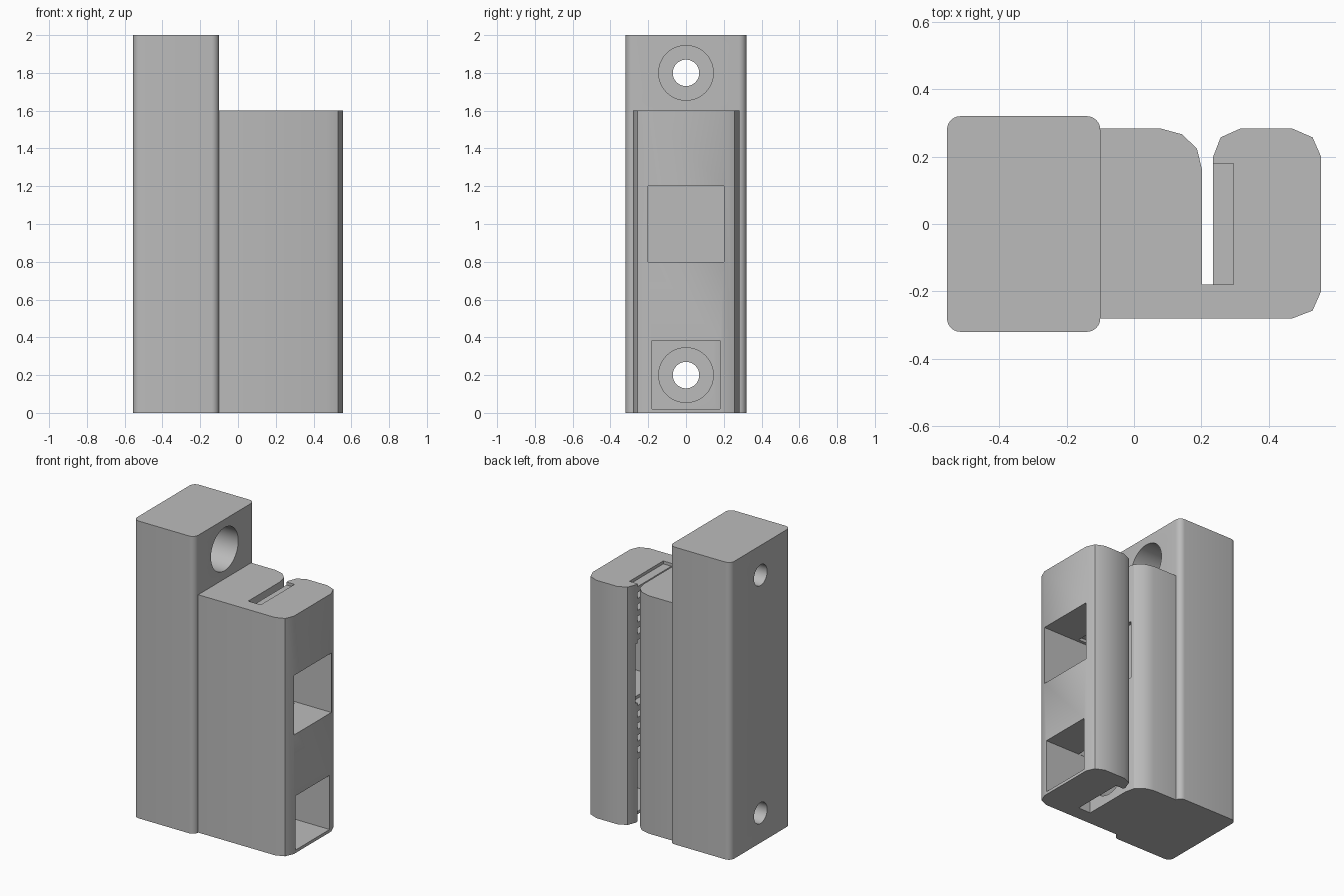
import bpy, bmesh, math

if "Cube" in bpy.data.objects:
    bpy.data.objects.remove(bpy.data.objects["Cube"])

grey = bpy.data.materials.new("plain grey")
grey.diffuse_color = (0.5, 0.5, 0.5, 1)
grey.use_nodes = True
grey.node_tree.nodes["Principled BSDF"].inputs["Base Color"].default_value = grey.diffuse_color


def finish(name, bm):
    bmesh.ops.recalc_face_normals(bm, faces=bm.faces)
    me = bpy.data.meshes.new(name)
    bm.to_mesh(me)
    bm.free()
    ob = bpy.data.objects.new(name, me)
    bpy.context.collection.objects.link(ob)
    me.materials.append(grey)
    return ob


def prism(name, pts, height):
    bm = bmesh.new()
    face = bm.faces.new([bm.verts.new((x, y, 0)) for x, y in pts])
    top = bmesh.ops.extrude_face_region(bm, geom=[face])["geom"]
    bmesh.ops.translate(bm, vec=(0, 0, height),
                        verts=[v for v in top if isinstance(v, bmesh.types.BMVert)])
    return finish(name, bm)


def boxes(name, bounds):
    bm = bmesh.new()
    for x0, x1, y0, y1, z0, z1 in bounds:
        vs = bmesh.ops.create_cube(bm, size=1)["verts"]
        bmesh.ops.scale(bm, vec=(x1 - x0, y1 - y0, z1 - z0), verts=vs)
        bmesh.ops.translate(bm, vec=((x0 + x1) / 2, (y0 + y1) / 2, (z0 + z1) / 2), verts=vs)
    return finish(name, bm)


def rod(name, r, x0, x1, z):
    # round cutter along x
    n = 48
    bm = bmesh.new()
    ring = [bm.verts.new((x0, r * math.cos(2 * math.pi * i / n),
                          z + r * math.sin(2 * math.pi * i / n))) for i in range(n)]
    top = bmesh.ops.extrude_face_region(bm, geom=[bm.faces.new(ring)])["geom"]
    bmesh.ops.translate(bm, vec=(x1 - x0, 0, 0),
                        verts=[v for v in top if isinstance(v, bmesh.types.BMVert)])
    return finish(name, bm)


def combine(target, other, operation):
    mod = target.modifiers.new("bool", 'BOOLEAN')
    mod.operation = operation
    mod.solver = 'EXACT'
    mod.object = other
    bpy.context.view_layer.objects.active = target
    bpy.ops.object.modifier_apply(modifier=mod.name)
    bpy.data.objects.remove(other)


# tall mounting block with rounded upright edges
r, outline = 0.04, []
for cx, cy, a0 in ((-0.14, 0.28, 0), (-0.515, 0.28, 90), (-0.515, -0.28, 180), (-0.14, -0.28, 270)):
    for i in range(7):
        a = math.radians(a0 + 15 * i)
        outline.append((cx + r * math.cos(a), cy + r * math.sin(a)))
clamp = prism("belt_clamp", outline, 2.0)

# belt jaws: one profile with a slot open to the back
jaws = prism("jaws", [
    (-0.2, -0.279), (-0.1, -0.28), (0.47, -0.28), (0.53, -0.257), (0.555, -0.2),
    (0.555, 0.2), (0.53, 0.257), (0.47, 0.283), (0.315, 0.283), (0.257, 0.257), (0.235, 0.2),
    (0.235, -0.18), (0.202, -0.18),
    (0.202, 0.16), (0.187, 0.223), (0.143, 0.266), (0.08, 0.283), (-0.1, 0.283), (-0.2, 0.279)], 1.6)
combine(clamp, jaws, 'UNION')

# belt tooth grooves in the outer jaw
combine(clamp, boxes("grooves", [(0.215, 0.295, -0.1795, 0.1795, 0.08 * k - 0.02, 0.08 * k + 0.0205)
                                 for k in range(21)]), 'DIFFERENCE')
# windows through the outer jaw
combine(clamp, boxes("windows", [(0.17, 0.7, -0.2, 0.2, 0.8, 1.2),
                                 (0.215, 0.7, -0.181, 0.181, 0.02, 0.384)]), 'DIFFERENCE')
# screw holes with counterbores
for z, x_end in ((0.2, 0.22), (1.8, 0.1)):
    combine(clamp, rod("bore", 0.145, -0.4, x_end, z), 'DIFFERENCE')
    combine(clamp, rod("hole", 0.07, -0.7, -0.3, z), 'DIFFERENCE')

bpy.ops.object.select_all(action='DESELECT')
clamp.select_set(True)
bpy.context.view_layer.objects.active = clamp
bpy.ops.object.shade_smooth_by_angle(angle=math.radians(30))
